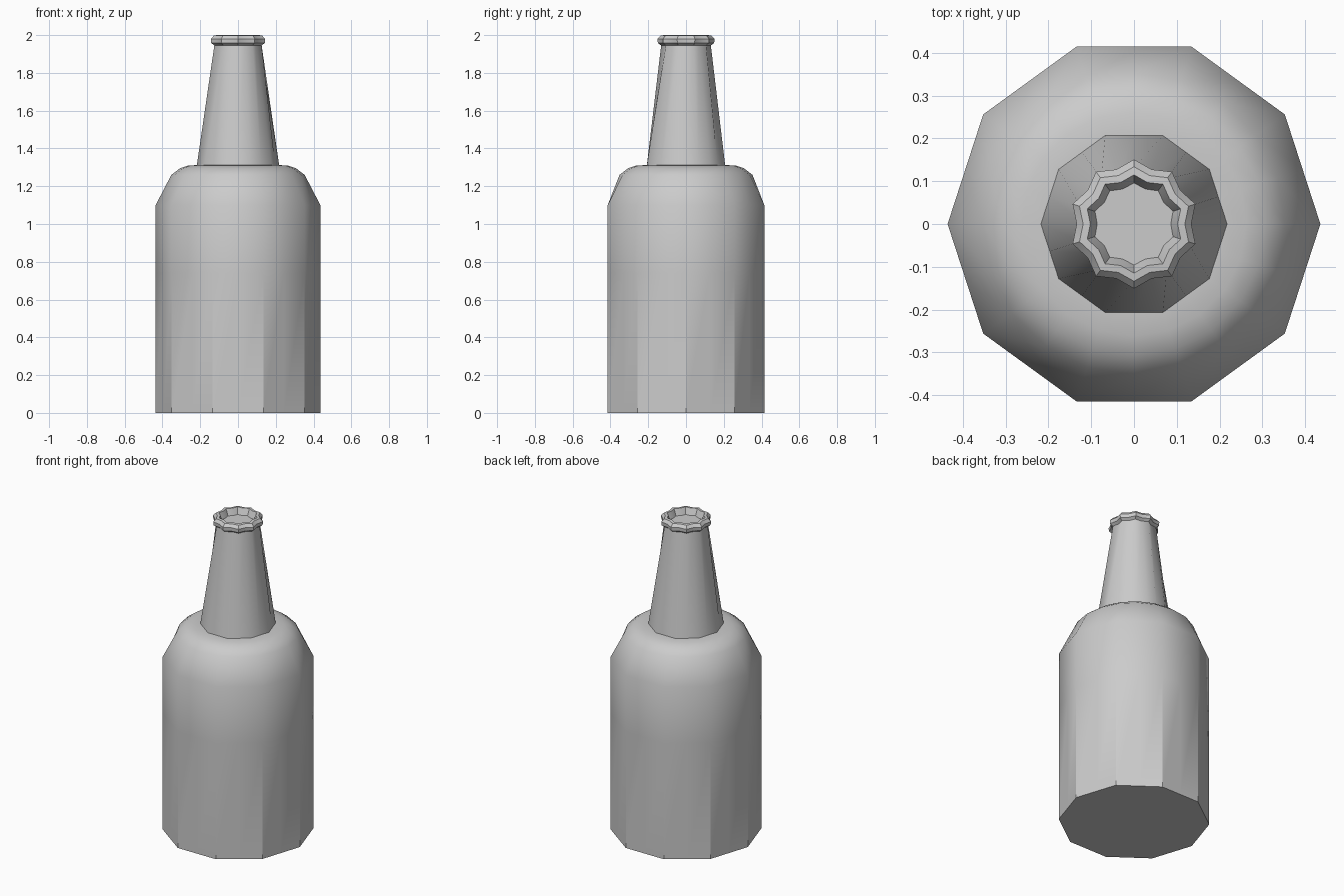
import bpy, bmesh, math

if "Cube" in bpy.data.objects:
    bpy.data.objects.remove(bpy.data.objects["Cube"])

N = 20                              # ten corners plus ten mid-side points
FLAT = math.cos(math.pi / 10)       # mid-side radius ratio of a regular decagon


def loft(name, rings, sharp_deg, soft=None, cap_start=True, cap_end=True):
    """Loft rings of (z, corner radius, mid-side radius); soft = z range kept smooth."""
    bm = bmesh.new()
    loops = []
    for z, r_corner, r_mid in rings:
        loop = []
        for i in range(N):
            a = 2 * math.pi * i / N
            r = r_mid if i % 2 else r_corner
            loop.append(bm.verts.new((r * math.cos(a), r * math.sin(a), z)))
        loops.append(loop)
    for lo, hi in zip(loops, loops[1:]):
        for i in range(N):
            j = (i + 1) % N
            bm.faces.new((lo[i], lo[j], hi[j], hi[i]))
    if cap_start:
        bm.faces.new(loops[0][::-1])
    if cap_end:
        bm.faces.new(loops[-1])
    bm.normal_update()
    for f in bm.faces:
        f.smooth = True
    for e in bm.edges:
        angle = e.calc_face_angle(0.0)
        mid_z = (e.verts[0].co.z + e.verts[1].co.z) / 2
        is_soft = soft and soft[0] < mid_z < soft[1]
        e.smooth = bool(is_soft) or angle < math.radians(sharp_deg)
    mesh = bpy.data.meshes.new(name)
    bm.to_mesh(mesh)
    bm.free()
    obj = bpy.data.objects.new(name, mesh)
    bpy.context.collection.objects.link(obj)
    return obj


# Ten-sided body running into a rounded shoulder
R = 0.436
loft("bottle_body", [
    (0.0, R, R * FLAT),
    (0.74, R, R * FLAT),
    (1.10, R, R * FLAT),
    (1.26, 0.353, 0.352),
    (1.295, 0.307, 0.307),
    (1.31, 0.262, 0.262),
    (1.312, 0.205, 0.200),
], 30, soft=(0.76, 1.32))

# Tapered neck, decagon at the base and slightly fluted at the top
loft("bottle_neck", [
    (1.31, 0.218, 0.218 * FLAT),
    (1.95, 0.115, 0.131),
], 30, cap_start=False)

# Fluted lip with a shallow recess
loft("bottle_lip", [
    (1.945, 0.115, 0.131),
    (1.958, 0.132, 0.149),
    (1.98, 0.134, 0.151),
    (1.998, 0.119, 0.134),
    (2.0, 0.102, 0.115),
    (1.96, 0.086, 0.096),
], 25)
